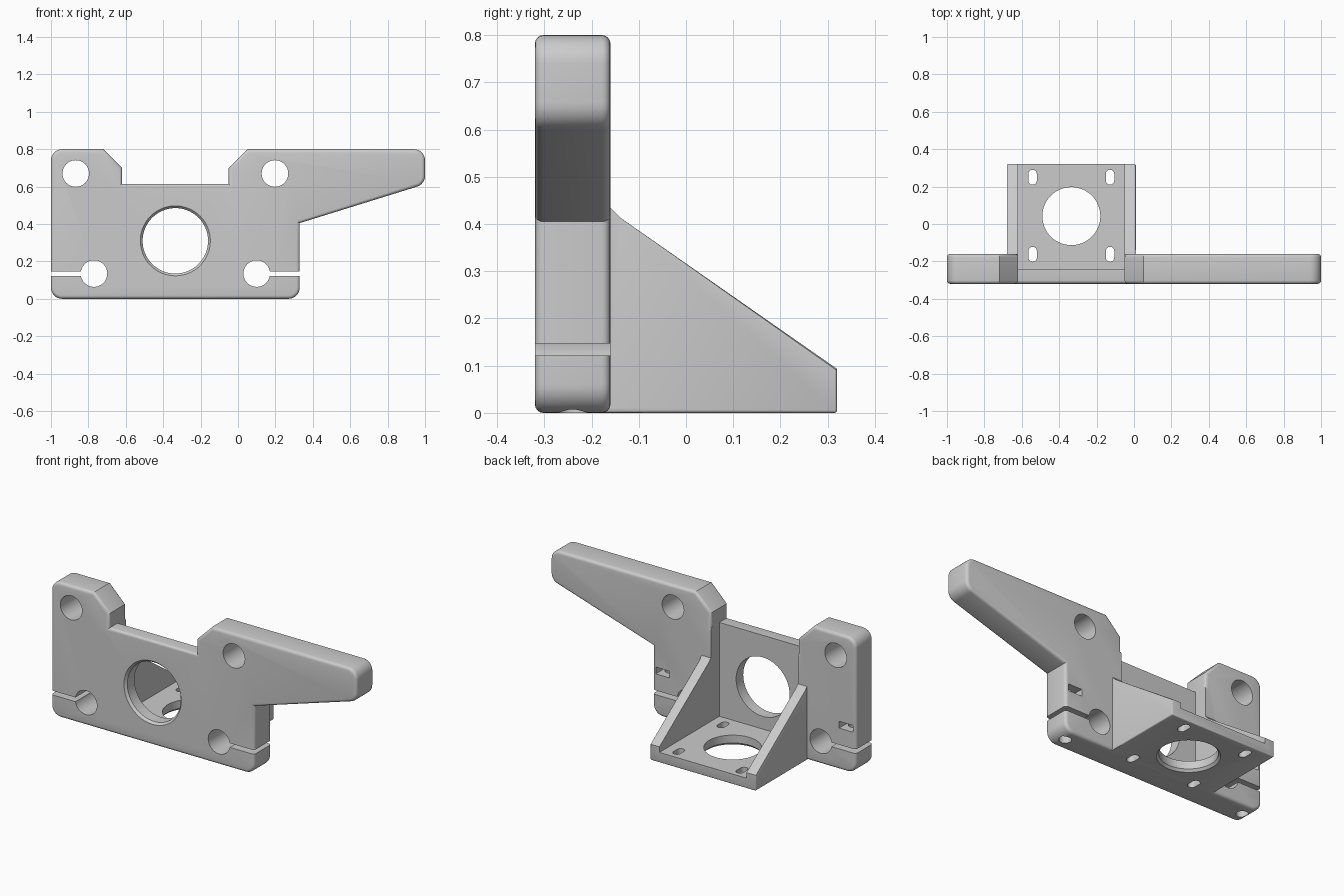
import bpy, bmesh, math
from mathutils import Vector

cube = bpy.data.objects.get("Cube")
if cube:
    bpy.data.objects.remove(cube, do_unlink=True)

grey = bpy.data.materials.new("plain grey")
grey.use_nodes = True
colour = (0.6, 0.6, 0.6, 1)
grey.diffuse_color = colour
grey.node_tree.nodes["Principled BSDF"].inputs["Base Color"].default_value = colour

MID = -0.335          # symmetry line of the body
FRONT, BACK = -0.32, -0.16


def make_object(name, bm):
    bmesh.ops.recalc_face_normals(bm, faces=bm.faces)
    mesh = bpy.data.meshes.new(name)
    bm.to_mesh(mesh)
    bm.free()
    mesh.materials.append(grey)
    obj = bpy.data.objects.new(name, mesh)
    bpy.context.collection.objects.link(obj)
    return obj


def rounded(corners, steps=8):
    """Turn (u, v, radius) corners into a filleted outline."""
    out = []
    for i, (u, v, r) in enumerate(corners):
        p = Vector((u, v))
        if r == 0:
            out.append(p)
            continue
        a = (Vector(corners[i - 1][:2]) - p).normalized()
        b = (Vector(corners[(i + 1) % len(corners)][:2]) - p).normalized()
        half = a.angle(b) / 2
        centre = p + (a + b).normalized() * r / math.sin(half)
        start = p + a * r / math.tan(half) - centre
        end = p + b * r / math.tan(half) - centre
        sweep = start.angle_signed(end)
        for k in range(steps + 1):
            t = -sweep * k / steps
            c, s = math.cos(t), math.sin(t)
            out.append(centre + Vector((start.x * c - start.y * s, start.x * s + start.y * c)))
    return out


def prism(points, axis, low, high):
    """Extrude a 2D outline along an axis."""
    place = {"x": lambda u, v, w: (w, u, v),
             "y": lambda u, v, w: (u, w, v),
             "z": lambda u, v, w: (u, v, w)}[axis]
    bm = bmesh.new()
    rings = [[bm.verts.new(place(u, v, w)) for u, v in points] for w in (low, high)]
    for ring in rings:
        bm.faces.new(ring)
    n = len(points)
    for i in range(n):
        j = (i + 1) % n
        bm.faces.new((rings[0][i], rings[0][j], rings[1][j], rings[1][i]))
    bmesh.ops.recalc_face_normals(bm, faces=bm.faces)
    return bm


def box(x, y, z):
    return prism([(x[0], y[0]), (x[1], y[0]), (x[1], y[1]), (x[0], y[1])], "z", *z)


def drill(u, v, radius, axis, low, high, sides=48):
    ring = [math.tau * k / sides for k in range(sides)]
    return prism([(u + radius * math.cos(t), v + radius * math.sin(t)) for t in ring],
                 axis, low, high)


def soften(bm, edges, width, segments):
    bmesh.ops.bevel(bm, geom=edges, offset=width, segments=segments,
                    profile=0.5, affect="EDGES", clamp_overlap=True)


def combine(target, bm, operation="DIFFERENCE"):
    tool = make_object("cutter", bm)
    tool.hide_render = True
    mod = target.modifiers.new("combine", "BOOLEAN")
    mod.operation = operation
    mod.solver = "EXACT"
    mod.object = tool
    bpy.context.view_layer.objects.active = target
    bpy.ops.object.modifier_apply(modifier=mod.name)
    bpy.data.objects.remove(tool, do_unlink=True)


# Front plate with the long arm, rims rounded
outline = rounded([
    (-1, 0, 0.06), (0.33, 0, 0.06), (0.33, 0.405, 0), (1, 0.613, 0.06), (1, 0.8, 0.06),
    (0.05, 0.8, 0), (-0.05, 0.7, 0), (-0.05, 0.615, 0), (-0.62, 0.615, 0),
    (-0.62, 0.7, 0), (-0.72, 0.8, 0), (-1, 0.8, 0.06)])
bm = prism(outline, "y", FRONT, BACK)
rim = [e for e in bm.edges if abs(e.verts[0].co.y - e.verts[1].co.y) < 0.001]
soften(bm, rim, 0.018, 4)
bracket = make_object("mounting_bracket", bm)

# Sloped rear shelf body
side = [(-0.25, 0), (0.32, 0), (0.32, 0.093), (-0.14, 0.414), (-0.16, 0.435), (-0.25, 0.435)]
bm = prism(side, "x", -0.68, 0.01)
soften(bm, [e for e in bm.edges if max(v.co.y for v in e.verts) > 0
            and not all(v.co.z > 0.08 and v.co.y > 0.3 for v in e.verts)], 0.012, 3)
combine(bracket, bm, "UNION")

# Pocket that leaves two gussets, a floor and a thin front wall
combine(bracket, box((-0.62, -0.05), (-0.24, 0.5), (0.06, 1)))

# Large front opening and floor opening, each with an eased outer edge
for u, v, radius, axis, face, reach in ((MID, 0.31, 0.175, "y", FRONT, 0.12),
                                        (MID, 0.042, 0.155, "z", 0, 0.1)):
    combine(bracket, drill(u, v, radius, axis, face - 0.1, face + reach, 64))
    ease = drill(u, v, radius - 0.002, axis, face - 0.02, face + 0.016, 64)
    index = "xyz".index(axis)
    centre = Vector((u, face, v) if axis == "y" else (u, v, face))
    for vert in ease.verts:
        if vert.co[index] < face:
            offset = vert.co - centre
            depth = offset[index]
            offset *= (radius + 0.03) / (radius - 0.002)
            offset[index] = depth
            vert.co = centre + offset
    combine(bracket, ease)

for s in (-1, 1):
    # Rod holes
    combine(bracket, drill(MID + s * 0.5325, 0.67, 0.071, "y", -0.5, 0))
    combine(bracket, drill(MID + s * 0.435, 0.135, 0.071, "y", -0.5, 0))
    # Clamp slit, screw hole and nut pocket
    x = sorted((MID + s * 0.435, MID + s * 0.8))
    combine(bracket, box(x, (-0.5, 0), (0.122, 0.147)))
    cx = MID + s * 0.6
    combine(bracket, drill(cx, -0.24, 0.033, "z", -0.1, 0.34, 24))
    combine(bracket, box((cx - 0.045, cx + 0.045), (-0.29, 0), (0.245, 0.285)))
    # Motor slots in the floor
    for cy in (-0.162, 0.25):
        sx = MID + s * 0.207
        r = 0.0225
        slot = rounded([(sx - r, cy - 0.04, r * 0.99), (sx + r, cy - 0.04, r * 0.99),
                        (sx + r, cy + 0.04, r * 0.99), (sx - r, cy + 0.04, r * 0.99)], 6)
        combine(bracket, prism(slot, "z", -0.1, 0.1))

# Smooth shading with sharp corners kept
bpy.ops.object.select_all(action="DESELECT")
bracket.select_set(True)
bpy.context.view_layer.objects.active = bracket
bpy.ops.object.shade_smooth_by_angle(angle=math.radians(30))
